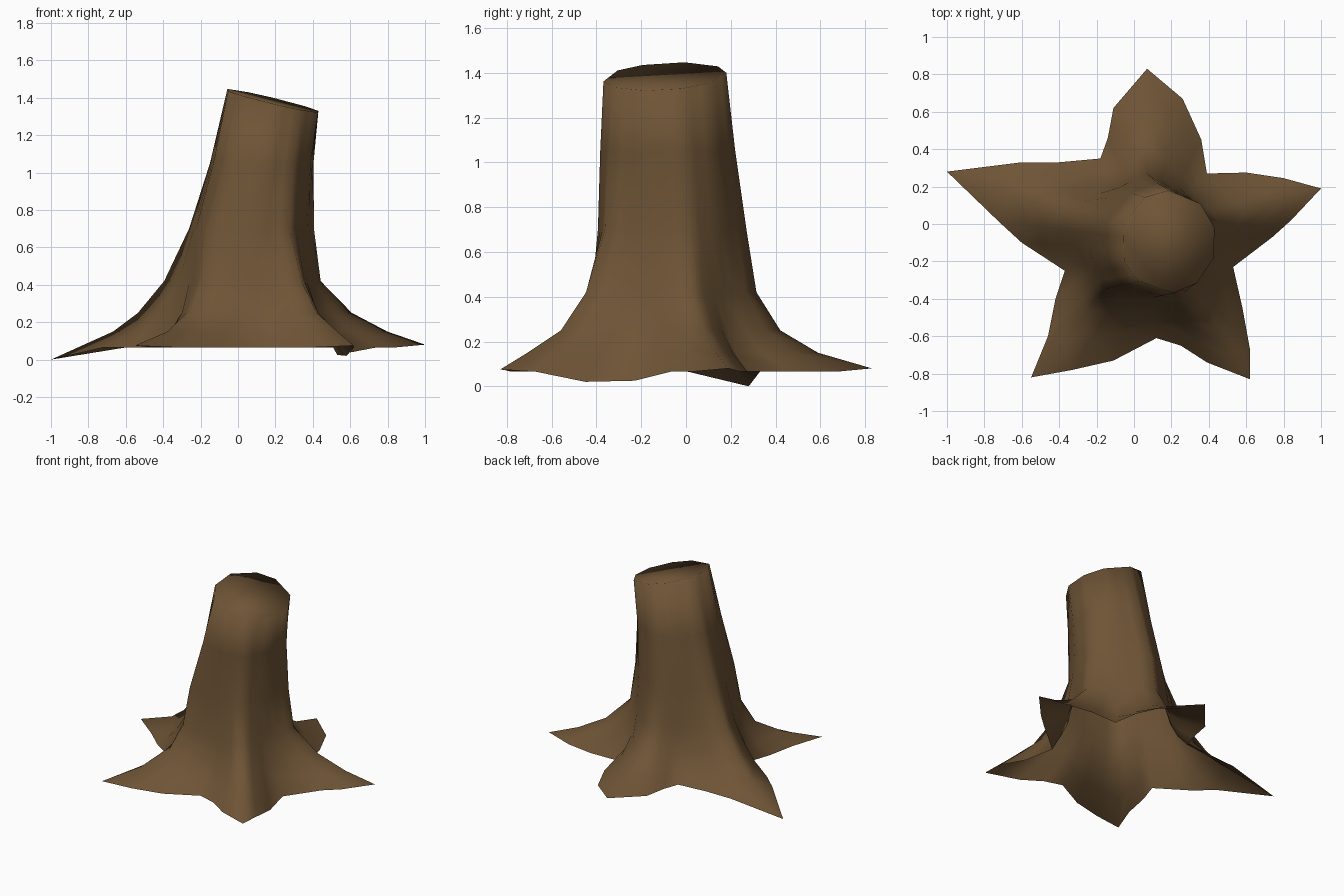
import bpy, bmesh, math

if "Cube" in bpy.data.objects:
    bpy.data.objects.remove(bpy.data.objects["Cube"])

# Star-shaped footprint, clockwise from the back root: tip, 2 side points, valley, 2 side points, ...
OUTLINE = [
    (.07, .83), (.26, .67), (.36, .45), (.39, .27), (.60, .275), (.80, .245),
    (1.0, .19), (.84, .02), (.74, -.07), (.53, -.23), (.58, -.45), (.62, -.67),
    (.62, -.83), (.39, -.74), (.25, -.65), (.12, -.61), (-.11, -.73), (-.33, -.78),
    (-.55, -.82), (-.46, -.60), (-.42, -.40), (-.37, -.25), (-.60, -.10), (-.72, .01),
    (-1.0, .28), (-.60, .33), (-.40, .33), (-.18, .35), (-.14, .46), (-.11, .62)]
N = len(OUTLINE)
# Footprint points that dip below or rise above the usual ground height
BASE_Z = {0: .08, 6: .08, 9: .025, 10: .02, 12: .075, 18: .075, 24: 0.0}
# How far each root tip / valley still flares out at the three root heights
FLARE = [(.57, .27, .08), (.58, .30, .09), (.66, .34, .06), (.60, .32, .10), (.74, .42, .18),
         (.62, .34, .12), (.56, .24, .08), (.80, .55, .24), (.55, .37, .18), (.60, .32, .11)]


def flare(level, i):
    a, b, t = FLARE[i // 3][level], FLARE[(i // 3 + 1) % 10][level], (i % 3) / 3
    return a + (b - a) * t


def trunk_ring(cx, cy, rx, ry, valley):
    """Ten-sided trunk section, corners under the root tips and valleys."""
    corners = []
    for i in range(0, N, 3):
        a = math.atan2(OUTLINE[i][1] + .08, OUTLINE[i][0] - .07)
        f = valley if i % 6 else 1.0
        corners.append((cx + rx * f * math.cos(a), cy + ry * f * math.sin(a)))
    ring = []
    for i in range(N):
        p, q = corners[i // 3], corners[(i // 3 + 1) % len(corners)]
        t = (i % 3) / 3
        ring.append((p[0] + (q[0] - p[0]) * t, p[1] + (q[1] - p[1]) * t))
    return ring


# Flared roots: blend from the footprint to the lower trunk section
lower = trunk_ring(.07, -.08, .35, .35, .9)
rings = [[(x, y, BASE_Z.get(i, .065)) for i, (x, y) in enumerate(OUTLINE)]]
for level, z in enumerate((.15, .25, .42)):
    ring = []
    for i, (o, b) in enumerate(zip(OUTLINE, lower)):
        w = flare(level, i)
        ring.append((b[0] + (o[0] - b[0]) * w, b[1] + (o[1] - b[1]) * w, z))
    rings.append(ring)
rings.append([(x, y, .70) for x, y in lower])
# Leaning trunk and slanted cut top
rings.append([(x, y, 1.05) for x, y in trunk_ring(.125, -.09, .29, .31, .95)])
rings.append([(x, y, 1.385 - (x - .18) * .24 + (y + .1) * .06)
              for x, y in trunk_ring(.185, -.095, .255, .275, 1.0)])

bm = bmesh.new()
vs = [[bm.verts.new(p) for p in r] for r in rings]
for lo, hi in zip(vs, vs[1:]):
    for i in range(N):
        j = (i + 1) % N
        bm.faces.new((lo[i], hi[i], hi[j], lo[j]))
bm.faces.new(vs[-1][::-1])      # cut top; the underside is open
for f in bm.faces:
    f.smooth = True
mesh = bpy.data.meshes.new("tree_stump")
bm.to_mesh(mesh)
bm.free()

bark = bpy.data.materials.new("brown_bark")
bark.diffuse_color = (.155, .088, .036, 1)
bark.use_nodes = True
bark.node_tree.nodes["Principled BSDF"].inputs["Base Color"].default_value = bark.diffuse_color
mesh.materials.append(bark)
stump = bpy.data.objects.new("tree_stump", mesh)
bpy.context.collection.objects.link(stump)
